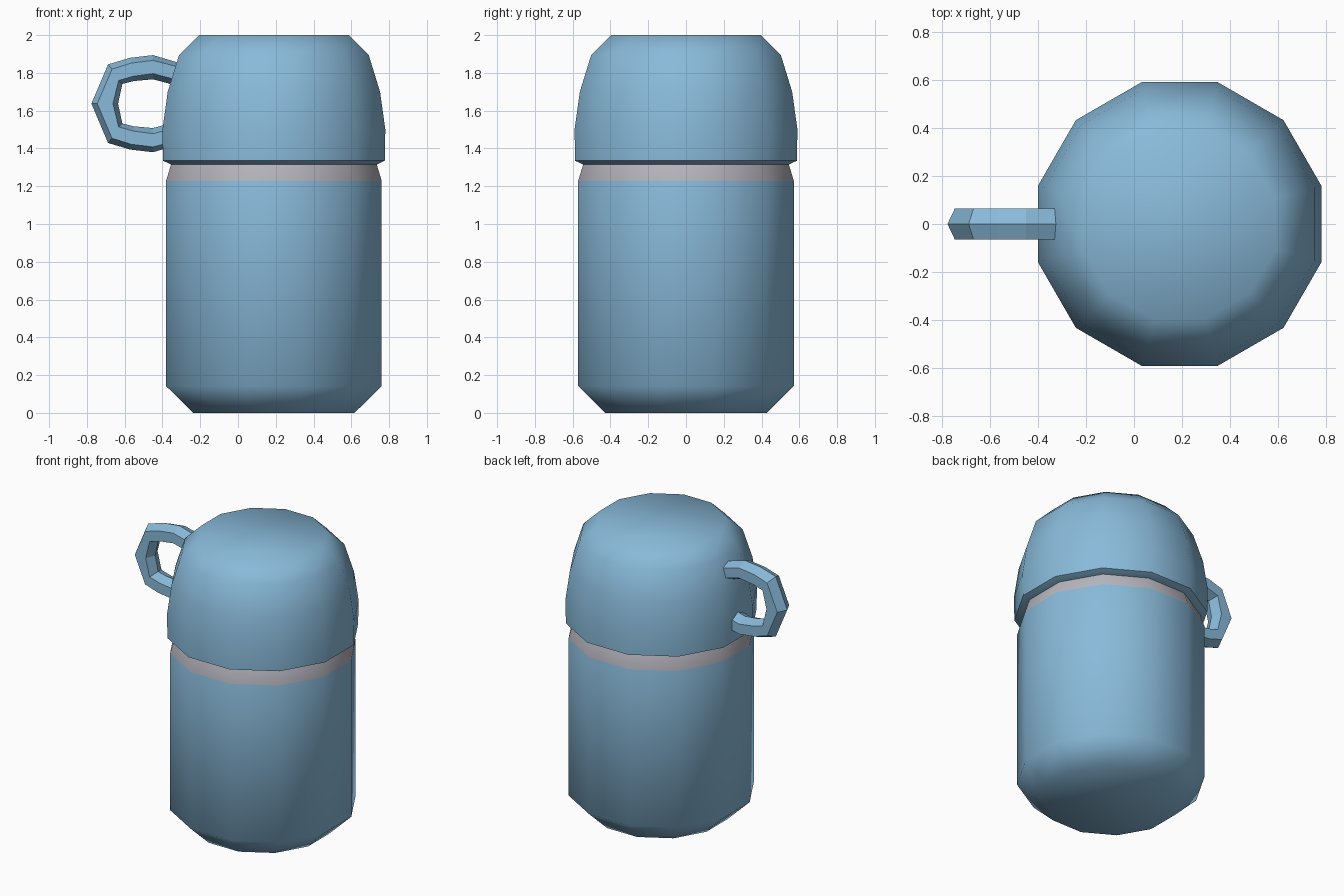
import bpy, bmesh, math

if "Cube" in bpy.data.objects:
    bpy.data.objects.remove(bpy.data.objects["Cube"])

CX = 0.19      # axis of the flask (the handle sticks out to -x)
SIDES = 12


def material(name, rgb):
    m = bpy.data.materials.new(name)
    m.diffuse_color = (*rgb, 1)
    m.use_nodes = True
    m.node_tree.nodes["Principled BSDF"].inputs["Base Color"].default_value = m.diffuse_color
    return m


blue = material("light blue", (0.25, 0.49, 0.70))
grey = material("warm grey", (0.47, 0.46, 0.51))


def finish(name, bm, mats, smooth_angle=None):
    bmesh.ops.recalc_face_normals(bm, faces=bm.faces[:])
    mesh = bpy.data.meshes.new(name)
    bm.to_mesh(mesh)
    bm.free()
    for m in mats:
        mesh.materials.append(m)
    ob = bpy.data.objects.new(name, mesh)
    bpy.context.collection.objects.link(ob)
    if smooth_angle:
        bpy.ops.object.select_all(action='DESELECT')
        ob.select_set(True)
        bpy.context.view_layer.objects.active = ob
        bpy.ops.object.shade_smooth_by_angle(angle=math.radians(smooth_angle))
    return ob


def skin(bm, rings):
    """Join successive closed rings and cap both ends."""
    rings = [[bm.verts.new(p) for p in r] for r in rings]
    for a, b in zip(rings, rings[1:]):
        n = len(a)
        for i in range(n):
            bm.faces.new((a[i], a[(i + 1) % n], b[(i + 1) % n], b[i]))
    bm.faces.new(rings[0])
    bm.faces.new(rings[-1])


def turned(profile):
    """12-sided solid from (flat-side distance, height) pairs."""
    bm = bmesh.new()
    rings = []
    for apothem, z in profile:
        r = apothem / math.cos(math.pi / SIDES)
        angles = [(i + 0.5) * 2 * math.pi / SIDES for i in range(SIDES)]
        rings.append([(CX + r * math.cos(a), r * math.sin(a), z) for a in angles])
    skin(bm, rings)
    return bm


# flask body with a grey collar on top
body = turned([(0.427, 0), (0.571, 0.142), (0.571, 1.228), (0.543, 1.32)])
for f in body.faces:
    if f.calc_center_median().z > 1.23:
        f.material_index = 1
finish("flask_body", body, [blue, grey], 60)

# domed cup lid
lid = turned([(0.538, 1.312), (0.587, 1.335), (0.59, 1.5), (0.562, 1.7),
              (0.502, 1.895), (0.396, 2.0)])
finish("cup_lid", lid, [blue], 60)

# handle: six-sided section swept along a loop, lower half mirrored in z
MID, HALF = 1.637, 0.065
# each row: outer ridge, outer corner, inner corner, inner ridge as (x, z)
upper = [
    ((-0.325, 1.857), (-0.33, 1.835), (-0.35, 1.77), (-0.36, 1.742)),
    ((-0.45, 1.894), (-0.45, 1.866), (-0.45, 1.796), (-0.45, 1.766)),
    ((-0.57, 1.880), (-0.565, 1.852), (-0.555, 1.782), (-0.55, 1.757)),
    ((-0.688, 1.845), (-0.667, 1.820), (-0.632, 1.760), (-0.612, 1.742)),
    ((-0.776, MID), (-0.745, MID), (-0.662, MID), (-0.635, MID)),
]
lower = [[(x, 2 * MID - z) for x, z in row] for row in reversed(upper[:-1])]
rings = []
for o, oc, ic, i in upper + lower:
    rings.append([(o[0], 0, o[1]), (oc[0], HALF, oc[1]), (ic[0], HALF, ic[1]),
                  (i[0], 0, i[1]), (ic[0], -HALF, ic[1]), (oc[0], -HALF, oc[1])])
handle = bmesh.new()
skin(handle, rings)
finish("lid_handle", handle, [blue])
